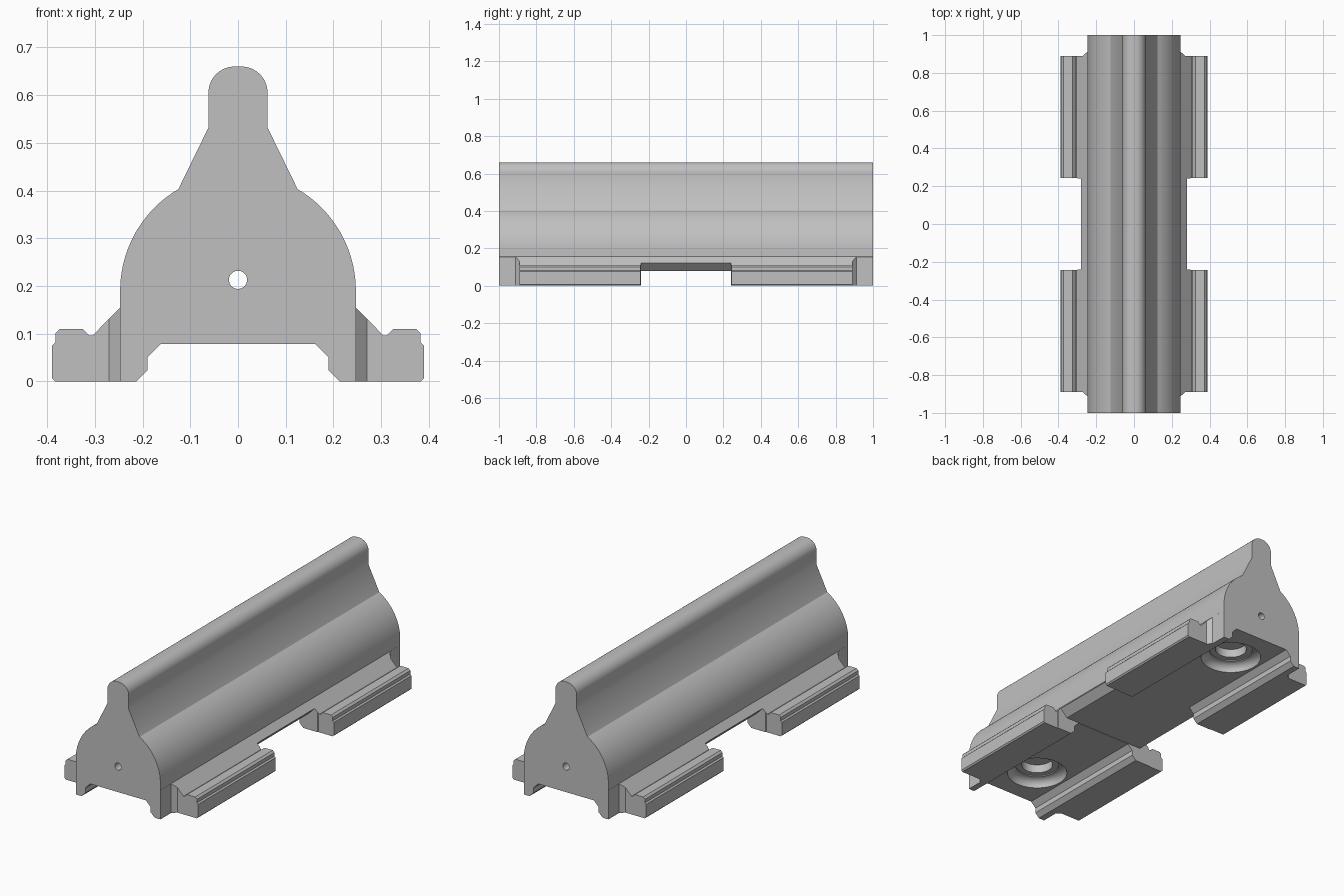
import bpy, bmesh, math
from mathutils import Vector, Matrix

if "Cube" in bpy.data.objects:
    bpy.data.objects.remove(bpy.data.objects["Cube"], do_unlink=True)

grey = bpy.data.materials.new("plain grey")
grey.use_nodes = True
COLOUR = (0.53, 0.53, 0.53, 1)
grey.diffuse_color = COLOUR
for node in grey.node_tree.nodes:
    if node.type == 'BSDF_PRINCIPLED':
        node.inputs["Base Color"].default_value = COLOUR


def finish(bm, name):
    bmesh.ops.recalc_face_normals(bm, faces=bm.faces)
    mesh = bpy.data.meshes.new(name)
    bm.to_mesh(mesh)
    bm.free()
    mesh.materials.append(grey)
    ob = bpy.data.objects.new(name, mesh)
    bpy.context.collection.objects.link(ob)
    return ob


def prism(name, points, place, direction):
    """Extrude a closed outline; place turns each 2D point into 3D."""
    bm = bmesh.new()
    face = bm.faces.new([bm.verts.new(place(a, b)) for a, b in points])
    top = bmesh.ops.extrude_face_region(bm, geom=[face])["geom"]
    bmesh.ops.translate(bm, vec=Vector(direction),
                        verts=[v for v in top if isinstance(v, bmesh.types.BMVert)])
    return finish(bm, name)


def arc(cx, cy, r, start, end, n):
    return [(cx + r * math.cos(math.radians(start + (end - start) * i / n)),
             cy + r * math.sin(math.radians(start + (end - start) * i / n)))
            for i in range(n + 1)]


def mirrored(half):
    return half + [(-a, b) for a, b in reversed(half)]


def combine(ob, tool, operation):
    mod = ob.modifiers.new(operation, 'BOOLEAN')
    mod.operation, mod.solver, mod.object = operation, 'EXACT', tool
    bpy.context.view_layer.objects.active = ob
    bpy.ops.object.modifier_apply(modifier=mod.name)
    bpy.data.objects.remove(tool, do_unlink=True)


# Cross-section from the underside, round the foot and up to the crest
half = [(0.162, 0.078), (0.19, 0.05), (0.19, 0.023), (0.213, 0),
        (0.383, 0), (0.39, 0.007), (0.39, 0.075), (0.383, 0.082),
        (0.383, 0.1), (0.373, 0.11), (0.325, 0.11), (0.311, 0.096),
        (0.305, 0.096), (0.247, 0.155)]
half += arc(0, 0.19, 0.247, 0, 59.6, 20)
half += [(0.062, 0.532)]
half += arc(0.007, 0.605, 0.055, 0, 90, 14)
body = prism("rail_body", mirrored(half), lambda x, z: (x, -1, z), (0, 2, 0))

# Plan outline leaves four separate feet with chamfered corners
side = [(0.2472, -1.1), (0.2472, -0.912), (0.27, -0.89), (0.45, -0.89),
        (0.45, -0.243), (0.30, -0.243), (0.28, -0.223)]
side += [(x, -y) for x, y in reversed(side)]
plan = prism("plan_cutter", mirrored(side), lambda x, y: (x, y, -0.1), (0, 0, 1))
combine(body, plan, 'INTERSECT')

# Cross passage between the feet, with sloped lips
lip = [(0.24, 0.08), (0.45, 0.29), (0.45, -0.1)]
passage = prism("passage_cutter", mirrored(lip), lambda x, z: (x, -0.24, z), (0, 0.48, 0))
combine(body, passage, 'DIFFERENCE')

# Stepped round sockets with a flared mouth in the underside
profile = [(0, 0.05), (0.15, 0.05)]
profile += [(0.15 - 0.042 * (1 - math.cos(math.radians(t))),
             0.078 + 0.042 * math.sin(math.radians(t))) for t in range(0, 91, 15)]
profile += [(0.108, 0.125), (0.078, 0.125), (0.078, 0.17), (0, 0.17)]
for y in (-0.76, 0.76):
    bm = bmesh.new()
    verts = [bm.verts.new((r, 0, z)) for r, z in profile]
    edges = [bm.edges.new(pair) for pair in zip(verts, verts[1:])]
    bmesh.ops.spin(bm, geom=verts + edges, cent=(0, 0, 0), axis=(0, 0, 1),
                   angle=math.tau, steps=48)
    bmesh.ops.remove_doubles(bm, verts=bm.verts, dist=1e-4)
    bmesh.ops.translate(bm, vec=(0, y, 0), verts=bm.verts)
    combine(body, finish(bm, "socket_cutter"), 'DIFFERENCE')

# Small bore through the whole length
bore = prism("bore_cutter", arc(0, 0.213, 0.019, 0, 348.75, 31),
             lambda x, z: (x, -1.1, z), (0, 2.2, 0))
combine(body, bore, 'DIFFERENCE')

# Smooth rounds, sharp corners
bpy.ops.object.select_all(action='DESELECT')
body.select_set(True)
bpy.context.view_layer.objects.active = body
bpy.ops.object.shade_smooth_by_angle(angle=math.radians(30))
